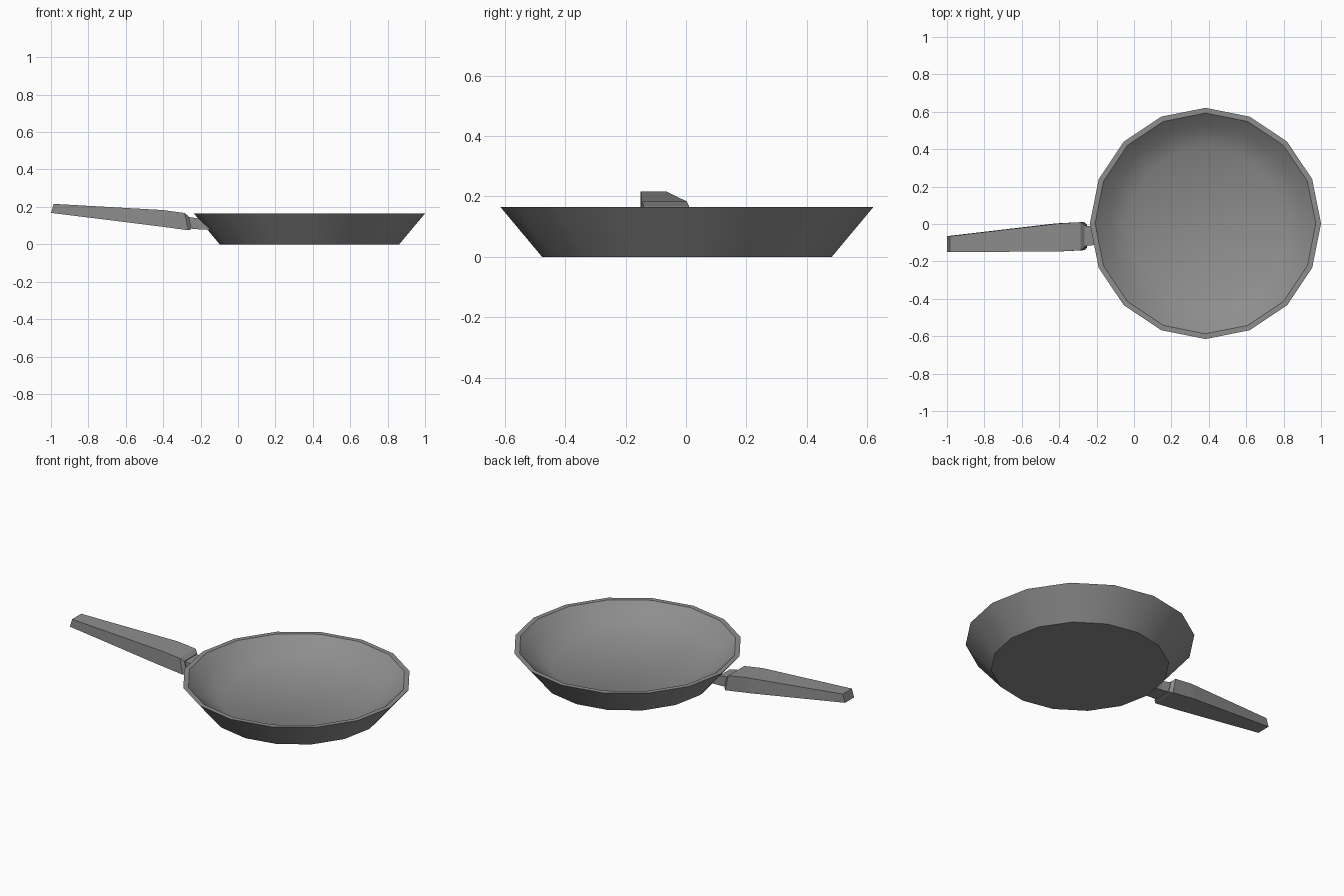
import bpy, bmesh, math

cube = bpy.data.objects.get("Cube")
if cube:
    bpy.data.objects.remove(cube)

grey = bpy.data.materials.new("cast_iron_grey")
grey.use_nodes = True
colour = (0.27, 0.27, 0.27, 1)
grey.diffuse_color = colour
grey.node_tree.nodes["Principled BSDF"].inputs["Base Color"].default_value = colour


def make_loft(name, rings, smooth_angle):
    """Skin a row of equal rings and cap both ends."""
    bm = bmesh.new()
    loops = [[bm.verts.new(p) for p in ring] for ring in rings]
    n = len(loops[0])
    for a, b in zip(loops, loops[1:]):
        for i in range(n):
            j = (i + 1) % n
            bm.faces.new((a[i], a[j], b[j], b[i]))
    bm.faces.new(loops[0][::-1])
    bm.faces.new(loops[-1])
    bmesh.ops.recalc_face_normals(bm, faces=bm.faces)
    mesh = bpy.data.meshes.new(name)
    bm.to_mesh(mesh)
    bm.free()
    mesh.materials.append(grey)
    obj = bpy.data.objects.new(name, mesh)
    bpy.context.collection.objects.link(obj)
    bpy.ops.object.select_all(action='DESELECT')
    obj.select_set(True)
    bpy.context.view_layer.objects.active = obj
    if smooth_angle:
        bpy.ops.object.shade_smooth_by_angle(angle=math.radians(smooth_angle))
    return obj


def circle(radius, z, sides=16):
    steps = [2 * math.pi * i / sides for i in range(sides)]
    return [(0.382 + radius * math.cos(t), 0.003 + radius * math.sin(t), z) for t in steps]


def section(x_low, x_high, y0, y1, z0, z1):
    """Four-sided cross-section, leaning from x_low at the base to x_high on top."""
    return [(x_low, y0, z0), (x_low, y1, z0), (x_high, y1, z1), (x_high, y0, z1)]


# Pan: outside base, flared wall, flat rim, curved inside and floor
pan_profile = [(0.48, 0), (0.618, 0.165), (0.59, 0.165), (0.52, 0.105), (0.41, 0.045)]
make_loft("pan", [circle(r, z) for r, z in pan_profile], 30)

# Handle: tapered grip with a small chamfer at the pan end
make_loft("handle", [
    section(-1.0, -0.985, -0.15, -0.065, 0.168, 0.216),
    section(-0.42, -0.40, -0.147, 0.003, 0.096, 0.183),
    section(-0.265, -0.285, -0.14, 0.01, 0.075, 0.167),
    section(-0.25, -0.265, -0.125, -0.005, 0.08, 0.15),
], 0)

# Neck: short bracket joining the grip to the pan wall
make_loft("handle_neck", [
    section(-0.27, -0.27, -0.12, -0.008, 0.085, 0.147),
    section(-0.21, -0.21, -0.112, -0.015, 0.08, 0.138),
    section(-0.145, -0.16, -0.112, -0.015, 0.077, 0.09),
], 0)
